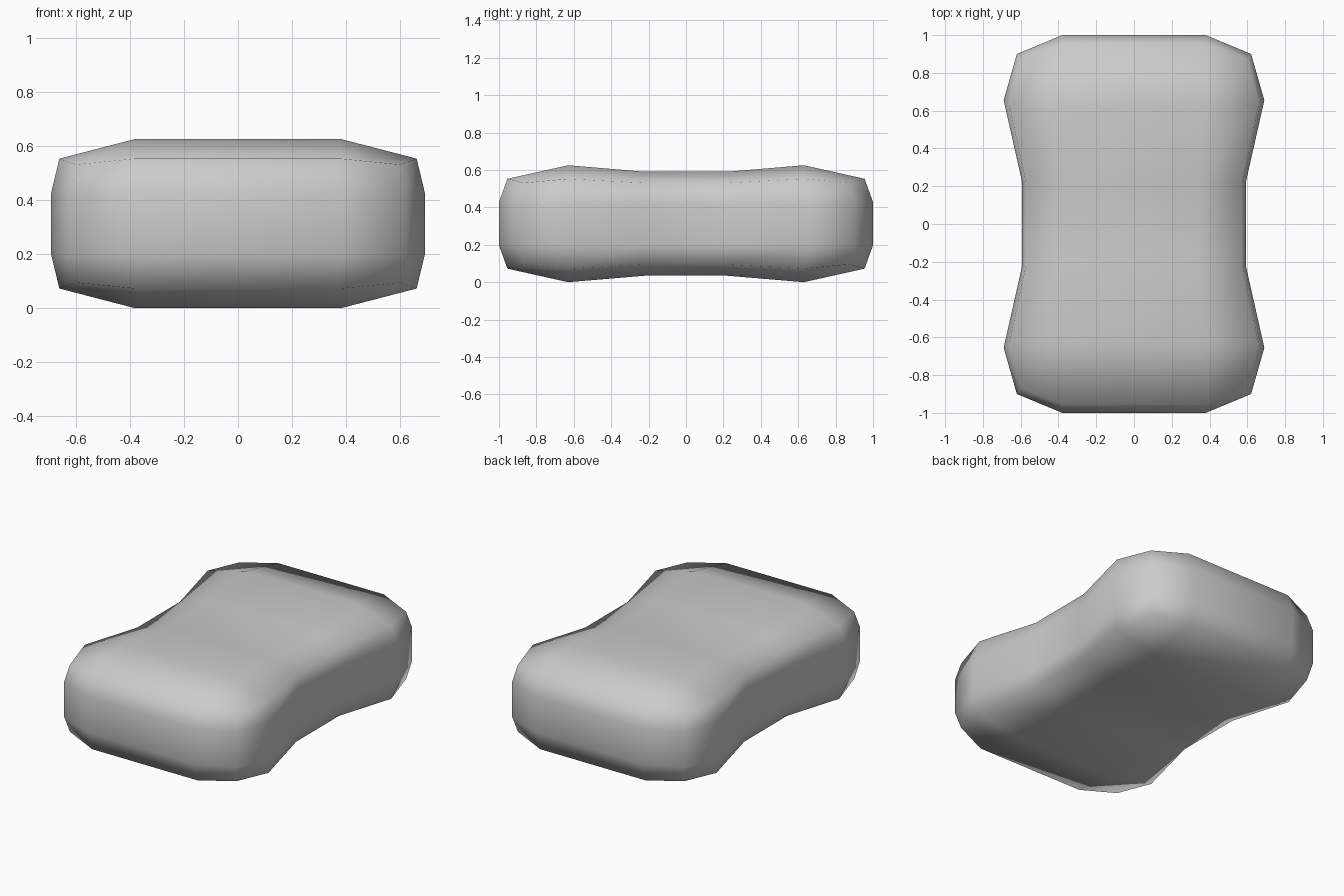
import bpy
import bmesh
from itertools import product

cube = bpy.data.objects.get("Cube")
if cube:
    bpy.data.objects.remove(cube, do_unlink=True)

HALF_HEIGHT = 0.3125

# One eighth of the body: (outer in x, station along y, outer in z) -> offsets
CORNER = {
    (0, "waist", 1): (0.35, 0.22, 0.278),
    (1, "waist", 0): (0.592, 0.22, 0.113),
    (1, "waist", 1): (0.572, 0.22, 0.218),
    (0, "bulge", 1): (0.38, 0.63, HALF_HEIGHT),
    (1, "bulge", 0): (0.69, 0.655, 0.115),
    (1, "bulge", 1): (0.66, 0.63, 0.24),
    (0, "end", 0): (0.38, 1.0, 0.115),
    (1, "end", 0): (0.62, 0.9, 0.115),
    (0, "end", 1): (0.38, 0.955, 0.24),
    (1, "end", 1): (0.60, 0.87, 0.218),
}
STATIONS = ("waist", "bulge", "end")
SIZE = (4, 6, 4)  # grid points along x, y and z


def level(i, count):
    """Return the side (-1 or 1) and the distance from the middle, in steps."""
    half = count // 2
    return (1, i - half) if i >= half else (-1, half - 1 - i)


def body_vert(bm, cells, index):
    """Make or reuse the vertex at a grid index, mirrored from the eighth."""
    if index not in cells:
        (sx, lx), (sy, ly), (sz, lz) = [level(i, n) for i, n in zip(index, SIZE)]
        x, y, z = CORNER[lx, STATIONS[ly], lz]
        cells[index] = bm.verts.new((sx * x, sy * y, sz * z + HALF_HEIGHT))
    return cells[index]


# Soft body, a box with a pinched waist, covered side by side
bm = bmesh.new()
cells = {}
for axis in range(3):
    u, v = (axis + 1) % 3, (axis + 2) % 3
    for end in (0, SIZE[axis] - 1):
        for a, b in product(range(SIZE[u] - 1), range(SIZE[v] - 1)):
            quad = []
            for da, db in ((0, 0), (1, 0), (1, 1), (0, 1)):
                index = [end] * 3
                index[u], index[v] = a + da, b + db
                quad.append(body_vert(bm, cells, tuple(index)))
            bm.faces.new(quad if end else quad[::-1])
bmesh.ops.recalc_face_normals(bm, faces=bm.faces)
for face in bm.faces:
    face.smooth = True

mesh = bpy.data.meshes.new("soft_body")
bm.to_mesh(mesh)
bm.free()
body = bpy.data.objects.new("soft_body", mesh)
bpy.context.collection.objects.link(body)

# Plain grey material
grey = bpy.data.materials.new("light_grey")
grey.use_nodes = True
colour = (0.6, 0.6, 0.6, 1.0)
grey.diffuse_color = colour
grey.node_tree.nodes["Principled BSDF"].inputs["Base Color"].default_value = colour
mesh.materials.append(grey)
